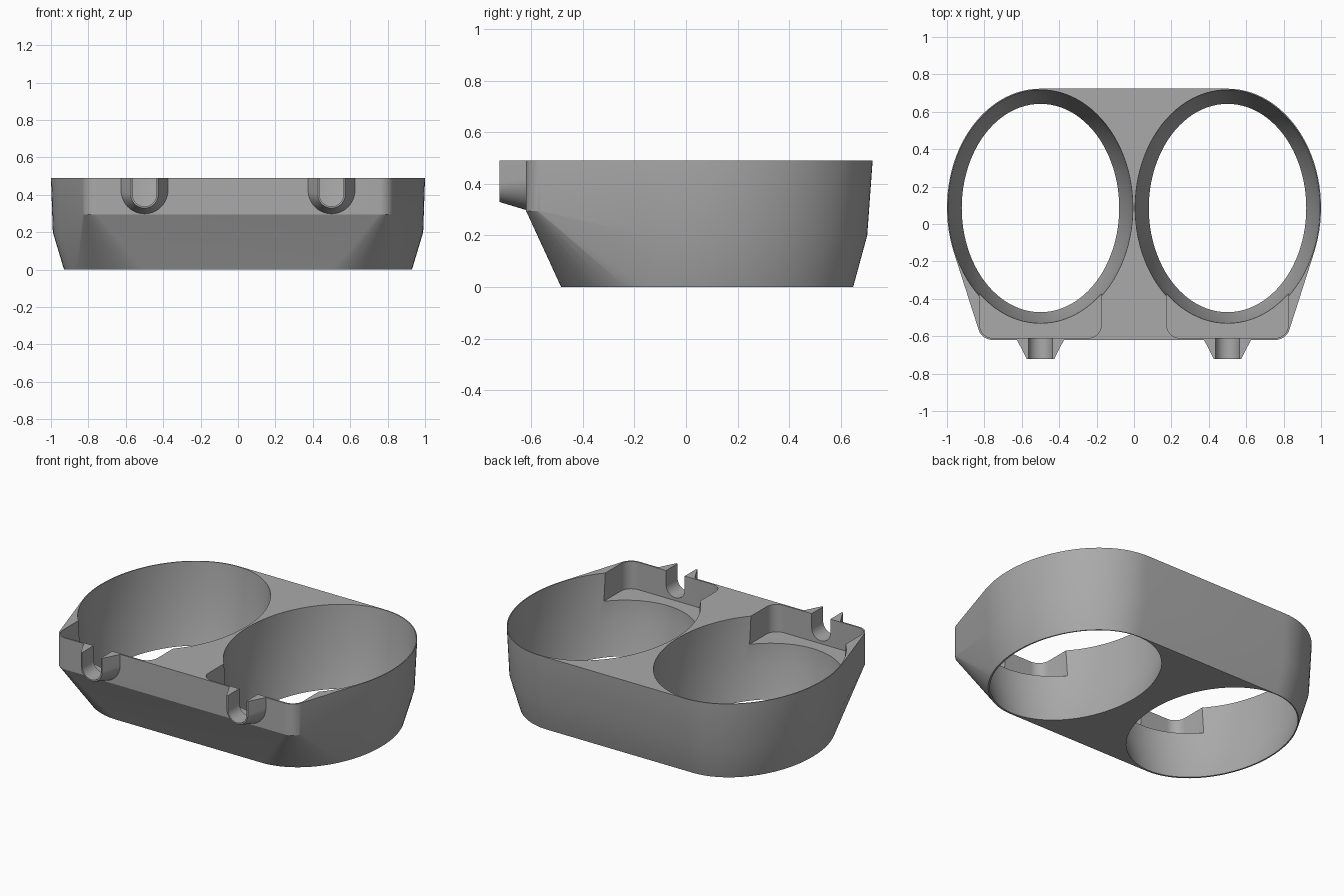
import bpy, bmesh
from math import sin, cos, pi, radians

if "Cube" in bpy.data.objects:
    bpy.data.objects.remove(bpy.data.objects["Cube"])

TOP = 0.49
SEG = 96

grey = bpy.data.materials.new("plain_grey")
grey.use_nodes = True
grey.diffuse_color = (0.4, 0.4, 0.4, 1)
grey.node_tree.nodes["Principled BSDF"].inputs["Base Color"].default_value = (0.4, 0.4, 0.4, 1)


def arc(cx, cy, rx, ry, start, end, n):
    angles = [radians(start + (end - start) * i / n) for i in range(n + 1)]
    return [(cx + rx * cos(a), cy + ry * sin(a)) for a in angles]


def ellipse(cx, cy, rx, ry):
    return arc(cx, cy, rx, ry, 0, 360, SEG)[:-1]


def make_object(name, bm):
    bmesh.ops.recalc_face_normals(bm, faces=bm.faces)
    mesh = bpy.data.meshes.new(name)
    bm.to_mesh(mesh)
    bm.free()
    mesh.materials.append(grey)
    obj = bpy.data.objects.new(name, mesh)
    bpy.context.collection.objects.link(obj)
    return obj


def loft(name, rings):
    """Solid skinned through matching rings of 3D points."""
    bm = bmesh.new()
    loops = [[bm.verts.new(p) for p in ring] for ring in rings]
    n = len(loops[0])
    for a, b in zip(loops, loops[1:]):
        for i in range(n):
            j = (i + 1) % n
            bm.faces.new((a[i], a[j], b[j], b[i]))
    bm.faces.new(loops[0])
    bm.faces.new(loops[-1])
    return make_object(name, bm)


def cut(target, cutter):
    cutter.hide_render = True
    mod = target.modifiers.new("cut", 'BOOLEAN')
    mod.operation = 'DIFFERENCE'
    mod.solver = 'EXACT'
    mod.object = cutter
    bpy.context.view_layer.objects.active = target
    bpy.ops.object.modifier_apply(modifier=mod.name)


def u_ring(x, y, z, r, top):
    """U outline in the xz plane, open end squared off at the top."""
    pts = [(x - r, top)] + arc(x, z, r, r, 180, 360, 24) + [(x + r, top)]
    return [(px, y, pz) for px, pz in pts]


# Tapered outer shell: hull of stacked oval pairs and a raised front edge
bm = bmesh.new()
for side in (-1, 1):
    for z, cy, rx, ry in ((0, 0.082, 0.43, 0.566), (0.2, 0.0865, 0.49, 0.616),
                          (TOP, 0.0875, 0.5, 0.636)):
        for x, y in ellipse(side * 0.5, cy, rx, ry):
            bm.verts.new((x, y, z))
    for z in (0.295, TOP):
        for x, y in arc(0.755, -0.54, 0.08, 0.08, 270, 360, 12):
            bm.verts.new((side * x, y, z))
hull = bmesh.ops.convex_hull(bm, input=bm.verts)
loose = {g for g in hull["geom_interior"] + hull["geom_unused"]
         if isinstance(g, bmesh.types.BMVert)}
bmesh.ops.delete(bm, geom=list(loose), context='VERTS')
bmesh.ops.dissolve_limit(bm, angle_limit=radians(0.1), verts=bm.verts, edges=bm.edges)
body = make_object("holder_body", bm)

cutters = []
hooks = []
for side, label in ((-1, "right"), (1, "left")):
    cx = side * 0.5
    # Oval through hole, following the shell taper
    hole = loft("hole_cutter", [
        [(x, y, z) for x, y in ellipse(cx, cy, rx, ry)]
        for z, cy, rx, ry in ((-0.1, 0.0855, 0.421, 0.557), (0, 0.0855, 0.421, 0.557),
                              (0.2, 0.0865, 0.483, 0.609), (TOP, 0.0875, 0.494, 0.63),
                              (0.6, 0.0875, 0.494, 0.63))])
    # Front pocket with rounded front corners
    outline = (arc(cx - 0.255, -0.54, 0.07, 0.07, 180, 270, 10)
               + arc(cx + 0.255, -0.54, 0.07, 0.07, 270, 360, 10)
               + [(cx + 0.325, -0.3), (cx - 0.325, -0.3)])
    pocket = loft("pocket_cutter", [[(x, y, z) for x, y in outline] for z in (0.32, 0.6)])
    # Cable slot through the front wall and its hook
    slot = loft("slot_cutter", [u_ring(cx, y, 0.402, 0.064, 0.6) for y in (-0.8, -0.55)])
    hook = loft(label + "_cable_hook", [u_ring(cx, -0.722, 0.402, 0.073, TOP),
                                        u_ring(cx, -0.615, 0.425, 0.128, TOP)])
    for cutter in (hole, pocket, slot):
        cut(body, cutter)
    cut(hook, slot)
    hooks.append(hook)
    cutters += [hole, pocket, slot]

for cutter in cutters:
    bpy.data.objects.remove(cutter)

# Smooth curved walls, keep the creases crisp
bpy.ops.object.select_all(action='DESELECT')
for obj in [body] + hooks:
    obj.select_set(True)
bpy.context.view_layer.objects.active = body
bpy.ops.object.shade_smooth_by_angle(angle=radians(20))
